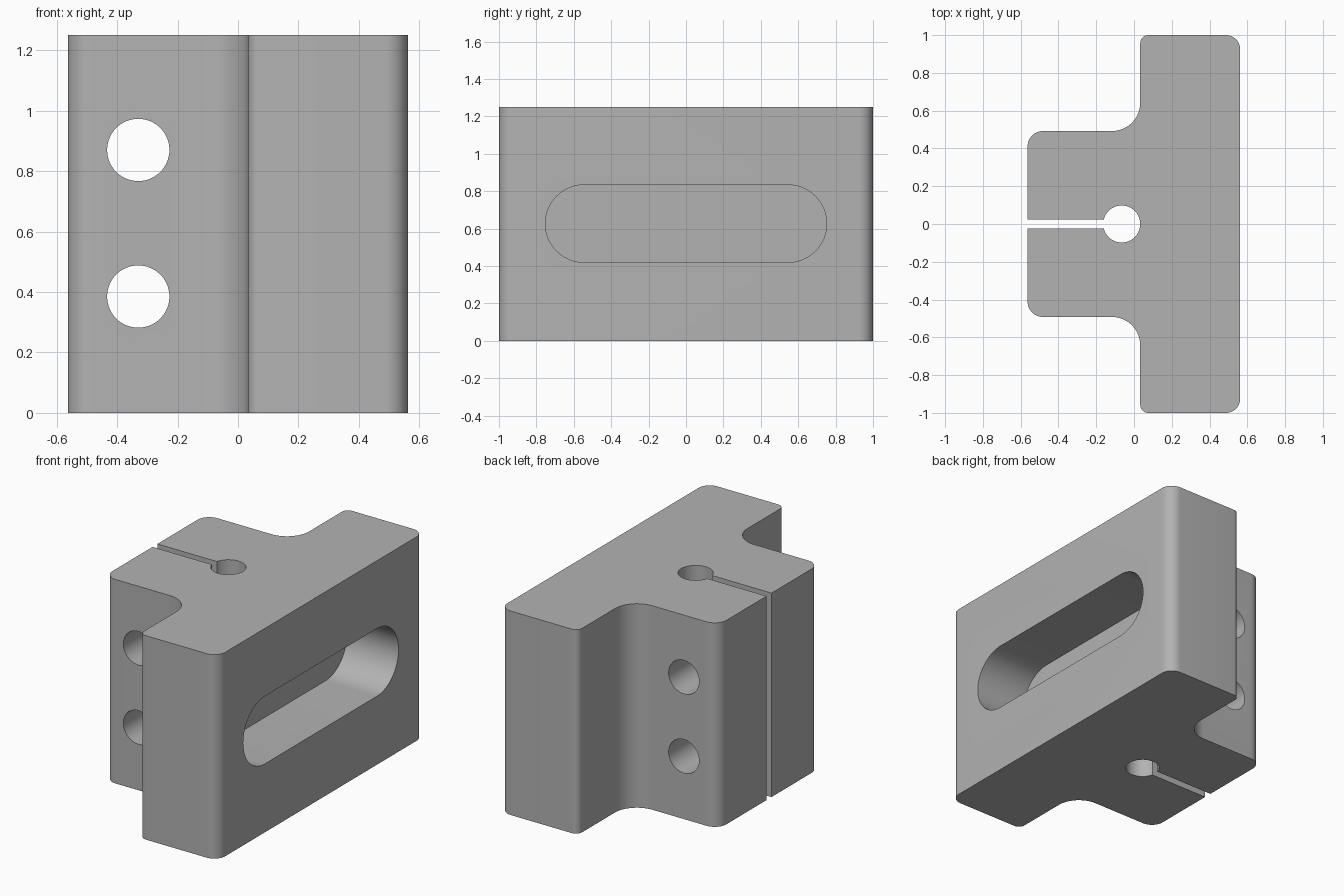
import bpy, bmesh
from math import pi, cos, sin, sqrt, atan2
from mathutils import Vector, Matrix

cube = bpy.data.objects.get("Cube")
if cube:
    bpy.data.objects.remove(cube, do_unlink=True)

HEIGHT = 1.25

# Single grey metal finish
grey = bpy.data.materials.new("plain_grey")
grey.use_nodes = True
colour = (0.45, 0.45, 0.45, 1)
grey.diffuse_color = colour
grey.node_tree.nodes["Principled BSDF"].inputs["Base Color"].default_value = colour


def arc(cx, cy, r, a0, a1, n):
    return [Vector((cx + r * cos(a0 + (a1 - a0) * i / n),
                    cy + r * sin(a0 + (a1 - a0) * i / n))) for i in range(n + 1)]


def fillet(prev, corner, nxt, r, n=12):
    """Round a right-angled corner."""
    u, v = (prev - corner).normalized(), (nxt - corner).normalized()
    c = corner + (u + v) * r
    return [c - v * r * cos(t) - u * r * sin(t)
            for t in (pi / 2 * i / n for i in range(n + 1))]


def prism(name, outline, depth, matrix=Matrix()):
    """Extrude a flat outline along its local z axis."""
    bm = bmesh.new()
    face = bm.faces.new([bm.verts.new((p.x, p.y, 0)) for p in outline])
    ext = bmesh.ops.extrude_face_region(bm, geom=[face])
    moved = [g for g in ext["geom"] if isinstance(g, bmesh.types.BMVert)]
    bmesh.ops.translate(bm, verts=moved, vec=(0, 0, depth))
    bmesh.ops.recalc_face_normals(bm, faces=bm.faces)
    bm.transform(matrix)
    mesh = bpy.data.meshes.new(name)
    bm.to_mesh(mesh)
    bm.free()
    obj = bpy.data.objects.new(name, mesh)
    bpy.context.collection.objects.link(obj)
    mesh.materials.append(grey)
    return obj


# T-shaped plan: half outline from the bore round to the back wall, with radii
corners = [((-0.563, 0.024), 0), ((-0.563, 0.492), 0.08), ((0.033, 0.492), 0.15),
           ((0.033, 1.0), 0.042), ((0.562, 1.0), 0.075), ((0.562, 0.0), 0)]
pts = [Vector(p) for p, r in corners]
half = [pts[0]]
for i in range(1, len(pts) - 1):
    half += fillet(pts[i - 1], pts[i], pts[i + 1], corners[i][1])
other_half = [Vector((p.x, -p.y)) for p in reversed(half)]

# Clamp bore, open to the slit on the -x side
bore_x, bore_r, slit = -0.065, 0.098, 0.024
mouth = atan2(slit, -sqrt(bore_r ** 2 - slit ** 2))
bore = arc(bore_x, 0, bore_r, -mouth, mouth, 48)
body = prism("clamp_block", half + other_half + bore, HEIGHT)

# Cutters: two cross holes and the blind oblong pocket
cutters = []
along_y = Matrix.Rotation(pi / 2, 4, "X")
for name, z in (("lower_bolt_hole", 0.385), ("upper_bolt_hole", 0.87)):
    place = Matrix.Translation((-0.33, 0.8, z)) @ along_y
    cutters.append(prism(name, arc(0, 0, 0.103, 0, 2 * pi, 64)[:-1], 1.6, place))

pocket = arc(0.545, 0, 0.207, -pi / 2, pi / 2, 32) + arc(-0.545, 0, 0.207, pi / 2, 3 * pi / 2, 32)
facing_x = Matrix(((0, 0, 1, 0.212), (1, 0, 0, 0), (0, 1, 0, HEIGHT / 2 + 0.002), (0, 0, 0, 1)))
cutters.append(prism("oblong_pocket", pocket, 0.5, facing_x))

bpy.ops.object.select_all(action="DESELECT")
bpy.context.view_layer.objects.active = body
body.select_set(True)
for cutter in cutters:
    mod = body.modifiers.new(cutter.name, "BOOLEAN")
    mod.operation = "DIFFERENCE"
    mod.solver = "EXACT"
    mod.object = cutter
    bpy.ops.object.modifier_apply(modifier=mod.name)
    bpy.data.objects.remove(cutter, do_unlink=True)

bpy.ops.object.shade_smooth_by_angle(angle=pi / 6)
